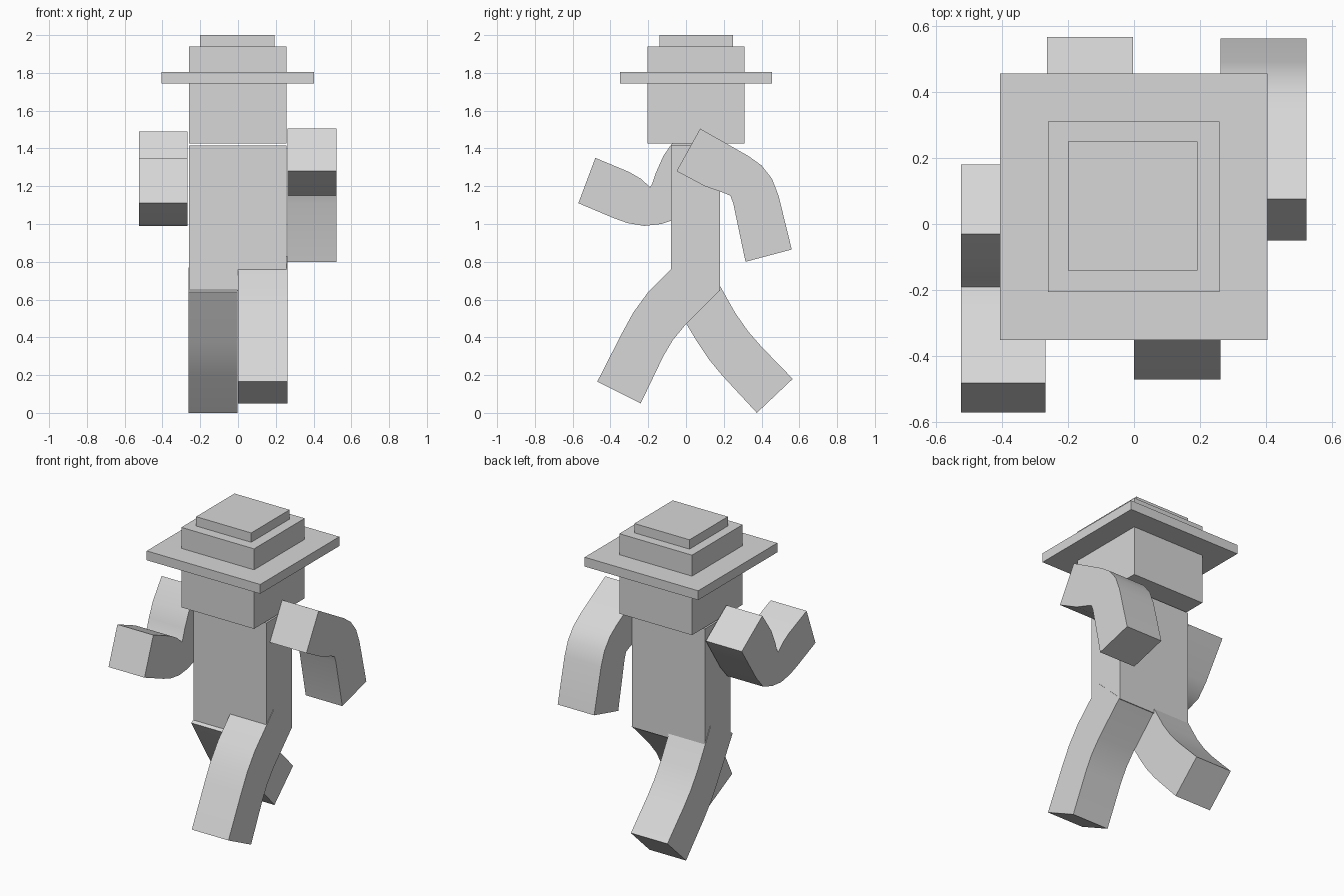
import bpy
import bmesh
import math

default_cube = bpy.data.objects.get("Cube")
if default_cube:
    bpy.data.objects.remove(default_cube, do_unlink=True)

# One plain grey covers the whole figure
GREY = (0.68, 0.68, 0.68, 1.0)
grey = bpy.data.materials.new("plain_grey")
grey.use_nodes = True
grey.diffuse_color = GREY
grey.node_tree.nodes["Principled BSDF"].inputs["Base Color"].default_value = GREY


def add_object(name, bm):
    """Turn a bmesh into a named, grey object in the scene."""
    bmesh.ops.recalc_face_normals(bm, faces=bm.faces[:])
    mesh = bpy.data.meshes.new(name)
    bm.to_mesh(mesh)
    bm.free()
    mesh.materials.append(grey)
    obj = bpy.data.objects.new(name, mesh)
    bpy.context.collection.objects.link(obj)
    return obj


def box(name, x_range, y_range, z_range):
    """Flat-sided block spanning the three ranges."""
    bm = bmesh.new()
    bmesh.ops.create_cube(bm, size=1.0)
    for vert in bm.verts:
        for axis, (low, high) in enumerate((x_range, y_range, z_range)):
            vert.co[axis] = high if vert.co[axis] > 0 else low
    return add_object(name, bm)


def limb(name, x_range, outer, inner):
    """Square-section bent limb; outer and inner are matching (y, z) side edges."""
    bm = bmesh.new()
    left, right = x_range
    rings = []
    for out_point, in_point in zip(outer, inner):
        corners = ((left, *out_point), (right, *out_point),
                   (right, *in_point), (left, *in_point))
        rings.append([bm.verts.new(corner) for corner in corners])
    for ring, following in zip(rings, rings[1:]):
        for i in range(4):
            j = (i + 1) % 4
            bm.faces.new((ring[i], ring[j], following[j], following[i]))
    bm.faces.new(rings[0])
    bm.faces.new(rings[-1])
    obj = add_object(name, bm)

    # Soften the bend while keeping the long edges and end caps crisp
    bpy.ops.object.select_all(action="DESELECT")
    obj.select_set(True)
    bpy.context.view_layer.objects.active = obj
    bpy.ops.object.shade_smooth_by_angle(angle=math.radians(35))
    return obj


# Body and head
box("torso", (-0.26, 0.258), (-0.08, 0.18), (0.645, 1.415))
box("head", (-0.26, 0.258), (-0.205, 0.31), (1.425, 1.75))

# Stepped hat
box("hat_brim", (-0.405, 0.403), (-0.35, 0.455), (1.745, 1.805))
box("hat_crown", (-0.26, 0.258), (-0.205, 0.31), (1.80, 1.94))
box("hat_top", (-0.2, 0.192), (-0.14, 0.25), (1.935, 2.0))

# Left arm swings back, elbow bent
limb("left_arm", (0.262, 0.522),
     outer=[(0.075, 1.505), (0.33, 1.36), (0.40, 1.31),
            (0.455, 1.24), (0.49, 1.15), (0.56, 0.865)],
     inner=[(-0.05, 1.28), (0.10, 1.2), (0.20, 1.165),
            (0.235, 1.15), (0.25, 1.11), (0.315, 0.80)])

# Right arm swings forward, hand raised
limb("right_arm", (-0.523, -0.267),
     outer=[(0.18, 1.34), (0.03, 1.11), (-0.04, 1.03), (-0.13, 1.0),
            (-0.22, 0.99), (-0.31, 1.005), (-0.38, 1.03), (-0.57, 1.11)],
     inner=[(-0.03, 1.49), (-0.12, 1.36), (-0.16, 1.27), (-0.18, 1.21),
            (-0.19, 1.195), (-0.24, 1.24), (-0.30, 1.275), (-0.48, 1.35)])

# Left leg strides forward
limb("left_leg", (0.0, 0.261),
     outer=[(-0.01, 0.83), (-0.20, 0.64), (-0.28, 0.53),
            (-0.34, 0.42), (-0.47, 0.165)],
     inner=[(0.18, 0.65), (0.0, 0.47), (-0.07, 0.385),
            (-0.12, 0.30), (-0.24, 0.05)])

# Right leg pushes off behind
limb("right_leg", (-0.263, -0.003),
     outer=[(0.125, 0.77), (0.26, 0.53), (0.33, 0.43),
            (0.40, 0.35), (0.565, 0.18)],
     inner=[(-0.10, 0.64), (0.06, 0.375), (0.12, 0.285),
            (0.19, 0.20), (0.375, 0.0)])
